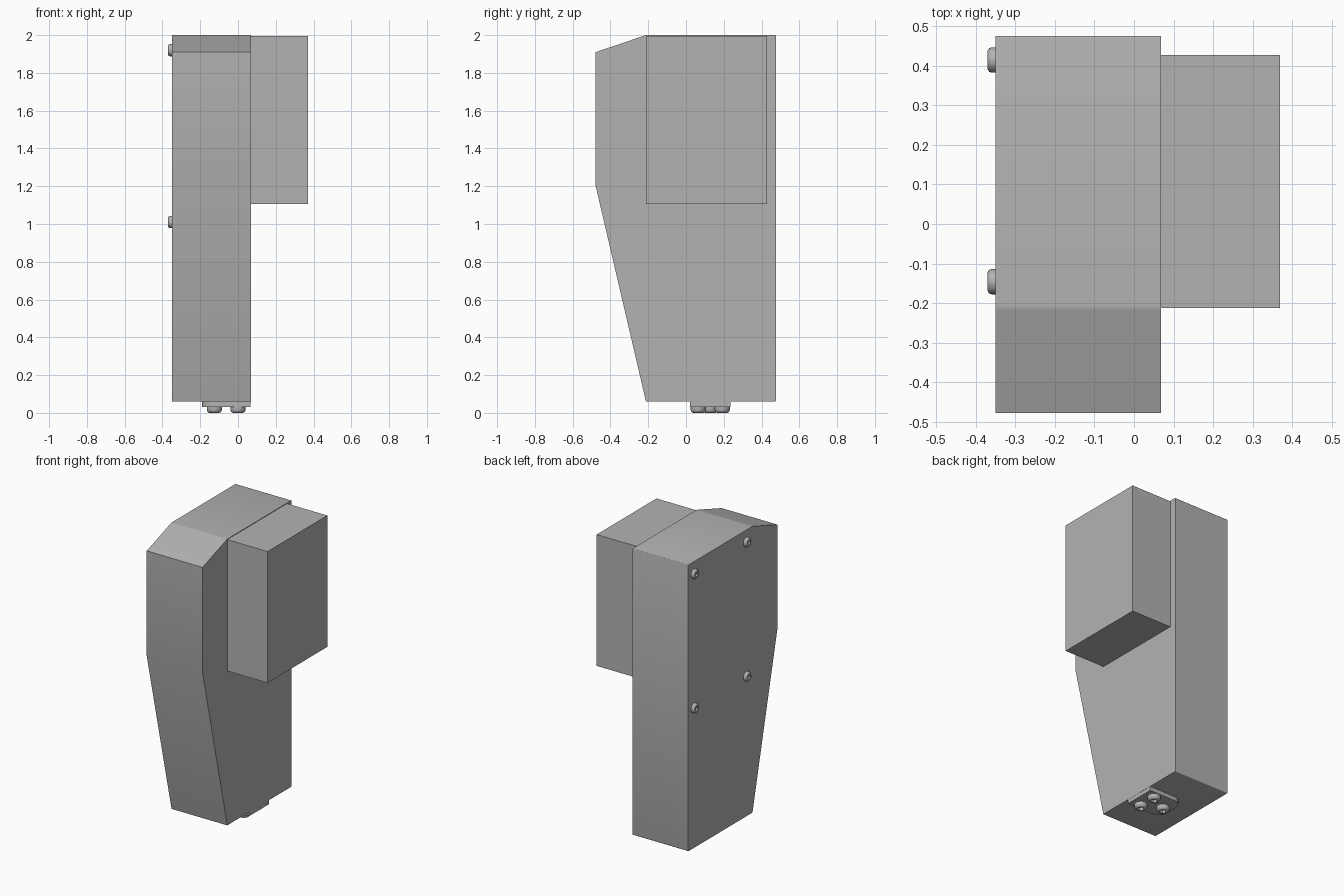
import bpy, bmesh, math
from mathutils import Matrix

cube = bpy.data.objects.get("Cube")
if cube:
    bpy.data.objects.remove(cube, do_unlink=True)

grey = bpy.data.materials.new("light_grey")
grey.use_nodes = True
colour = (0.45, 0.45, 0.45, 1)
grey.diffuse_color = colour
grey.node_tree.nodes["Principled BSDF"].inputs["Base Color"].default_value = colour


def finish(name, bm, matrix=None):
    bmesh.ops.recalc_face_normals(bm, faces=bm.faces)
    mesh = bpy.data.meshes.new(name)
    bm.to_mesh(mesh)
    bm.free()
    mesh.materials.append(grey)
    obj = bpy.data.objects.new(name, mesh)
    if matrix:
        obj.matrix_world = matrix
    bpy.context.collection.objects.link(obj)
    bpy.ops.object.select_all(action="DESELECT")
    obj.select_set(True)
    bpy.context.view_layer.objects.active = obj
    bpy.ops.object.shade_smooth_by_angle(angle=math.radians(35))
    return obj


def prism(points, offset):
    """Extrude a closed outline along the offset."""
    bm = bmesh.new()
    face = bm.faces.new([bm.verts.new(p) for p in points])
    new = bmesh.ops.extrude_face_region(bm, geom=[face])["geom"]
    bmesh.ops.translate(bm, vec=offset,
                        verts=[v for v in new if isinstance(v, bmesh.types.BMVert)])
    return bm


def button_screw(name, radius, height, matrix):
    """Domed screw head with a hex socket; its base sits at local z = 0."""
    profile = [(1, 0), (1, 0.5), (0.93, 0.78), (0.78, 0.95), (0.6, 1)]
    bm = bmesh.new()
    rings = []
    for r, h in profile:
        rings.append([bm.verts.new((r * radius * math.cos(a), r * radius * math.sin(a), h * height))
                      for a in (math.tau * i / 24 for i in range(24))])
    # Hexagonal socket wall, sampled to match the round rim
    for h in (1, 0.4):
        ring = []
        for i in range(24):
            a = math.tau * i / 24
            r = 0.45 * radius / math.cos(a % (math.pi / 3) - math.pi / 6)
            ring.append(bm.verts.new((r * math.cos(a), r * math.sin(a), h * height)))
        rings.append(ring)
    for low, high in zip(rings, rings[1:]):
        for i in range(24):
            j = (i + 1) % 24
            bm.faces.new((low[i], low[j], high[j], high[i]))
    bm.faces.new(rings[-1])
    bm.faces.new(rings[0])
    return finish(name, bm, matrix)


# Main housing: side profile extruded across its width, with eased end edges
left, right = -0.35, 0.068
side = [(-0.212, 0.06), (0.476, 0.06), (0.476, 2), (-0.212, 2), (-0.478, 1.91), (-0.478, 1.2)]
bm = prism([(left, y, z) for y, z in side], (right - left, 0, 0))
eased = [e for e in bm.edges
         if abs(e.verts[0].co.x - e.verts[1].co.x) > 0.1
         and e.verts[0].co.y > -0.3
         and (e.verts[0].co.z > 1.95 or e.verts[0].co.y > 0)]
bmesh.ops.bevel(bm, geom=eased, offset=0.005, segments=3, affect="EDGES", profile=0.5)
finish("housing", bm)

# Box mounted on the side of the housing
box = [(-0.212, 1.106), (0.428, 1.106), (0.428, 1.996), (-0.212, 1.996)]
finish("side_box", prism([(right, y, z) for y, z in box], (0.302, 0, 0)))

# Connector plate under the housing, rounded on its inner corners
y0, y1, x0, r = 0.022, 0.235, -0.19, 0.06
outline = [(right - 0.001, y0), (right - 0.001, y1)]
for cy, start in ((y1 - r, 90), (y0 + r, 180)):
    for i in range(9):
        a = math.radians(start + i * 90 / 8)
        outline.append((x0 + r + r * math.cos(a), cy + r * math.sin(a)))
finish("connector_plate", prism([(x, y, 0.032) for x, y in outline], (0, 0, 0.03)))

# Screws under the plate
for i, (x, y) in enumerate([(0, 0.065), (0, 0.192), (-0.125, 0.128)]):
    button_screw(f"plate_screw_{i + 1}", 0.04, 0.033,
                 Matrix.Translation((x, y, 0.033)) @ Matrix.Rotation(math.pi, 4, "X"))

# Screws on the housing's flat side
for row, z in (("upper", 1.92), ("lower", 1.01)):
    for column, y in (("front", -0.146), ("back", 0.415)):
        button_screw(f"{row}_{column}_screw", 0.032, 0.021,
                     Matrix.Translation((left, y, z)) @ Matrix.Rotation(-math.pi / 2, 4, "Y"))
